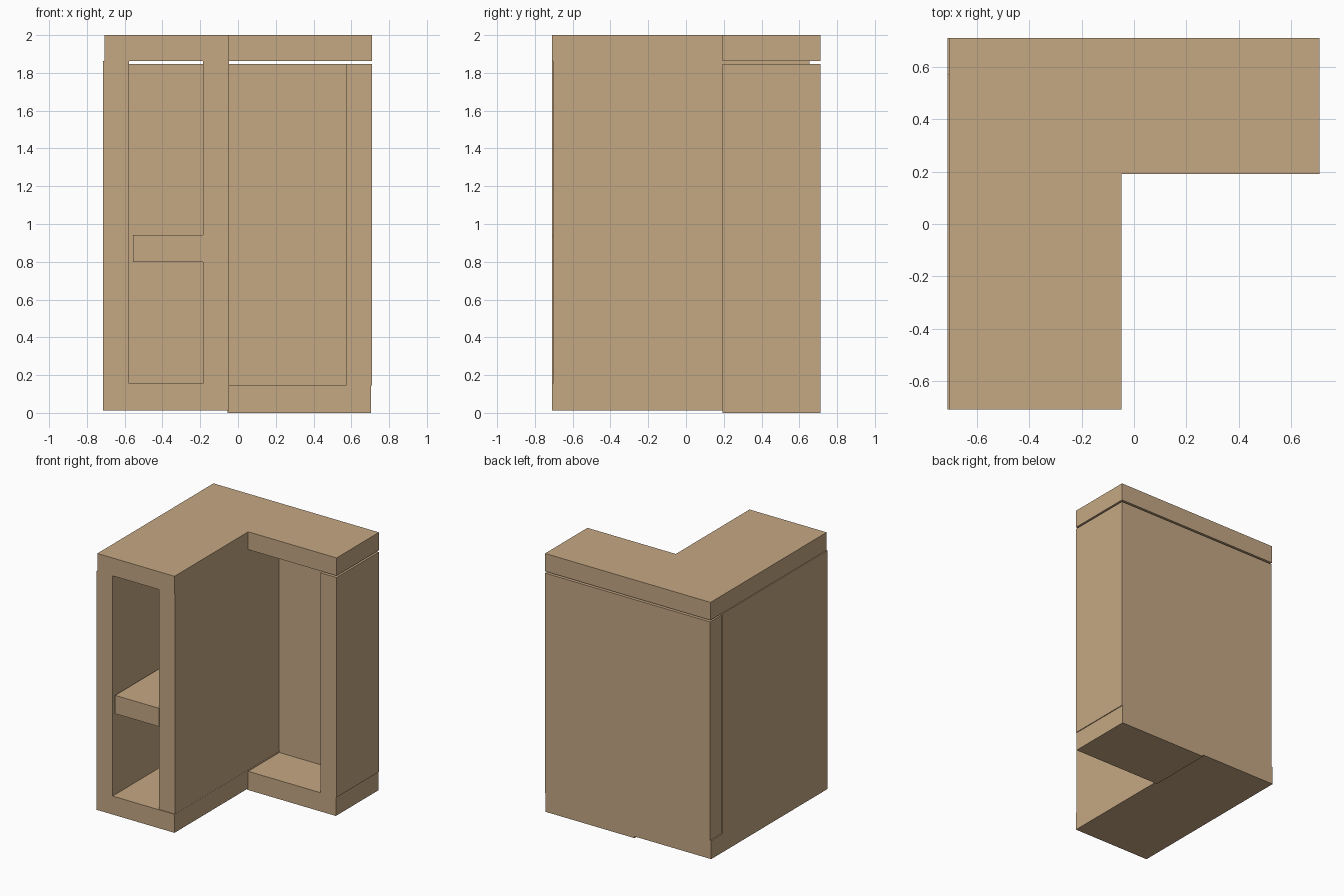
import bpy
import bmesh

if "Cube" in bpy.data.objects:
    bpy.data.objects.remove(bpy.data.objects["Cube"])


def prism(name, outline, z0, z1):
    """Extrude a flat xy outline between two heights."""
    bm = bmesh.new()
    base = bm.faces.new([bm.verts.new((x, y, z0)) for x, y in outline])
    top = bmesh.ops.extrude_face_region(bm, geom=[base])["geom"]
    verts = [v for v in top if isinstance(v, bmesh.types.BMVert)]
    bmesh.ops.translate(bm, verts=verts, vec=(0, 0, z1 - z0))
    bmesh.ops.recalc_face_normals(bm, faces=bm.faces)
    mesh = bpy.data.meshes.new(name)
    bm.to_mesh(mesh)
    bm.free()
    mesh.materials.append(wood)
    obj = bpy.data.objects.new(name, mesh)
    bpy.context.collection.objects.link(obj)
    return obj


def board(name, x, y, z):
    """Rectangular board from its x, y and z ranges."""
    return prism(name, [(x[0], y[0]), (x[1], y[0]), (x[1], y[1]), (x[0], y[1])], *z)


wood = bpy.data.materials.new("wood")
wood.diffuse_color = (0.56, 0.39, 0.23, 1)
wood.use_nodes = True
wood.node_tree.nodes["Principled BSDF"].inputs["Base Color"].default_value = wood.diffuse_color

# L-shaped worktop
prism("worktop", [(-0.708, -0.71), (-0.047, -0.71), (-0.047, 0.192),
                  (0.71, 0.192), (0.71, 0.711), (-0.708, 0.711)], 1.862, 2.0)

# Bases of the two wings
board("left_base", (-0.714, -0.047), (-0.71, 0.711), (0.013, 0.156))
board("right_base", (-0.056, 0.704), (0.192, 0.711), (0.0, 0.145))

# Upright panels
board("left_wall", (-0.714, -0.577), (-0.71, 0.573), (0.156, 1.862))
board("inner_wall", (-0.185, -0.048), (-0.704, 0.655), (0.156, 1.862))
board("right_wall", (0.572, 0.71), (0.192, 0.711), (0.145, 1.848))
board("back_panel", (-0.705, 0.572), (0.573, 0.711), (0.145, 1.848))

# Shelf in the left wing
board("shelf", (-0.556, -0.18), (-0.71, 0.573), (0.80, 0.942))
